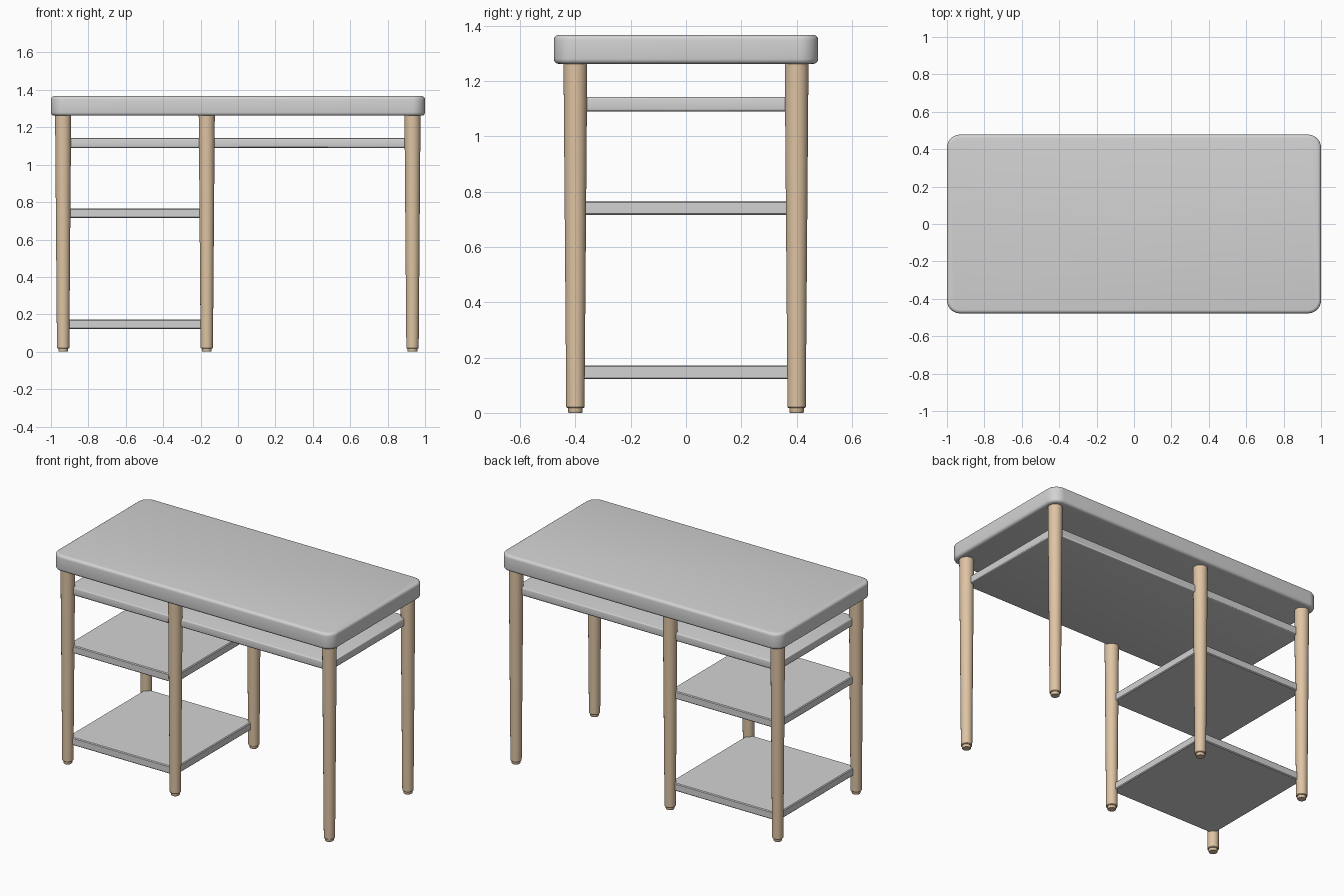
import bpy, bmesh, math

if "Cube" in bpy.data.objects:
    bpy.data.objects.remove(bpy.data.objects["Cube"])


def material(name, rgb):
    m = bpy.data.materials.new(name)
    m.diffuse_color = (*rgb, 1.0)
    m.use_nodes = True
    m.node_tree.nodes["Principled BSDF"].inputs["Base Color"].default_value = m.diffuse_color
    return m


GREY = material("light_grey", (0.65, 0.65, 0.65))
WOOD = material("pale_wood", (0.73, 0.55, 0.37))


def finish(bm, name, mat, angle):
    bmesh.ops.recalc_face_normals(bm, faces=bm.faces)
    mesh = bpy.data.meshes.new(name)
    bm.to_mesh(mesh)
    bm.free()
    mesh.materials.append(mat)
    obj = bpy.data.objects.new(name, mesh)
    bpy.context.collection.objects.link(obj)
    bpy.ops.object.select_all(action='DESELECT')
    obj.select_set(True)
    bpy.context.view_layer.objects.active = obj
    bpy.ops.object.shade_smooth_by_angle(angle=math.radians(angle))
    return obj


def slab(name, x0, x1, y, z0, z1, corner, edge, segs, angle):
    """Board with rounded plan corners and softened upper and lower rims."""
    bm = bmesh.new()
    bmesh.ops.create_cube(bm, size=1)
    for v in bm.verts:
        v.co = ((x0 + x1) / 2 + v.co.x * (x1 - x0), v.co.y * 2 * y,
                (z0 + z1) / 2 + v.co.z * (z1 - z0))
    if corner:
        upright = [e for e in bm.edges
                   if abs(e.verts[0].co.z - e.verts[1].co.z) > 0.01]
        bmesh.ops.bevel(bm, geom=upright, offset=corner, segments=8,
                        profile=0.5, affect='EDGES')
    rims = [e for e in bm.edges
            if abs(e.verts[0].co.z - e.verts[1].co.z) < 1e-5]
    bmesh.ops.bevel(bm, geom=rims, offset=edge, segments=segs,
                    profile=0.5, affect='EDGES')
    return finish(bm, name, GREY, angle)


def leg(name, x, y, sides=32):
    """Tapered round leg with a small stepped foot."""
    profile = [(0.024, 0.0), (0.026, 0.003), (0.026, 0.017),
               (0.030, 0.017), (0.033, 0.021), (0.043, 1.27)]
    bm = bmesh.new()
    rings = [[bm.verts.new((x + r * math.cos(2 * math.pi * i / sides),
                            y + r * math.sin(2 * math.pi * i / sides), z))
              for i in range(sides)] for r, z in profile]
    for a, b in zip(rings, rings[1:]):
        for i in range(sides):
            j = (i + 1) % sides
            bm.faces.new((a[i], a[j], b[j], b[i]))
    bm.faces.new(rings[0])
    bm.faces.new(rings[-1])
    return finish(bm, name, WOOD, 35)


# Desk top and the full-width shelf below it
slab("desk_top", -1.0, 1.0, 0.478, 1.262, 1.367, 0.07, 0.018, 4, 40)
slab("upper_shelf", -0.935, 0.935, 0.40, 1.09, 1.142, 0.0, 0.008, 3, 60)

# Two side shelves between the left-hand legs
for name, z in (("middle_shelf", 0.716), ("lower_shelf", 0.122)):
    slab(name, -0.935, -0.167, 0.40, z, z + 0.05, 0.0, 0.005, 1, 30)

# Three pairs of legs
for side, x in (("left", -0.935), ("middle", -0.167), ("right", 0.933)):
    for end, y in (("front", -0.40), ("back", 0.40)):
        leg(f"{end}_{side}_leg", x, y)
